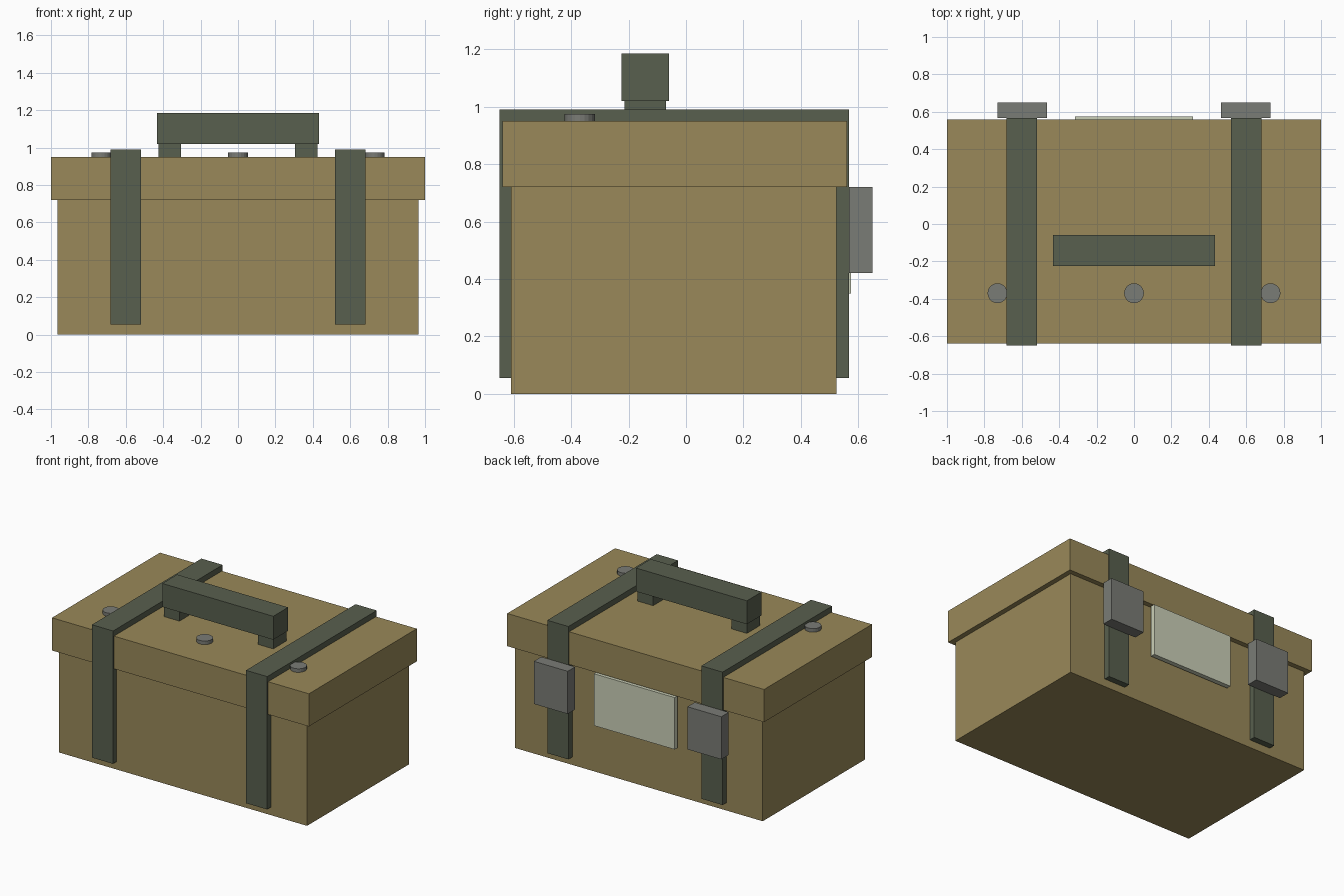
import bpy
import bmesh
from mathutils import Vector

cube = bpy.data.objects.get("Cube")
if cube:
    bpy.data.objects.remove(cube, do_unlink=True)


def material(name, rgb):
    mat = bpy.data.materials.new(name)
    mat.use_nodes = True
    mat.diffuse_color = (*rgb, 1)
    mat.node_tree.nodes["Principled BSDF"].inputs["Base Color"].default_value = (*rgb, 1)
    return mat


tan = material("tan canvas", (0.32, 0.25, 0.1))
green = material("dark green webbing", (0.098, 0.115, 0.077))
grey = material("grey metal", (0.195, 0.2, 0.18))
cream = material("pale label", (0.6, 0.63, 0.48))


def finish(name, bm, mat):
    bmesh.ops.recalc_face_normals(bm, faces=bm.faces)
    mesh = bpy.data.meshes.new(name)
    bm.to_mesh(mesh)
    bm.free()
    mesh.materials.append(mat)
    obj = bpy.data.objects.new(name, mesh)
    bpy.context.collection.objects.link(obj)
    return obj


def box(name, low, high, mat):
    """Box between two opposite corners."""
    low, high = Vector(low), Vector(high)
    bm = bmesh.new()
    bmesh.ops.create_cube(bm, size=1)
    bmesh.ops.scale(bm, vec=high - low, verts=bm.verts)
    bmesh.ops.translate(bm, vec=(low + high) / 2, verts=bm.verts)
    return finish(name, bm, mat)


def strap(name, x, width, mat):
    """Upside-down U profile in the yz plane, extruded along x."""
    outline = [(-0.65, 0.055), (-0.65, 0.99), (0.568, 0.99), (0.568, 0.055),
               (0.525, 0.055), (0.525, 0.95), (-0.61, 0.95), (-0.61, 0.055)]
    bm = bmesh.new()
    face = bm.faces.new([bm.verts.new((x - width / 2, y, z)) for y, z in outline])
    out = bmesh.ops.extrude_face_region(bm, geom=[face])
    moved = [v for v in out["geom"] if isinstance(v, bmesh.types.BMVert)]
    bmesh.ops.translate(bm, vec=(width, 0, 0), verts=moved)
    return finish(name, bm, mat)


def stud(name, x, mat):
    """Low round rivet on the lid."""
    bm = bmesh.new()
    bmesh.ops.create_cone(bm, cap_ends=True, segments=20, radius1=0.053,
                          radius2=0.053, depth=0.025)
    bmesh.ops.translate(bm, vec=(x, -0.37, 0.9625), verts=bm.verts)
    return finish(name, bm, mat)


# Case body and overhanging lid
box("case_body", (-0.965, -0.61, 0), (0.965, 0.525, 0.72), tan)
box("case_lid", (-1, -0.64, 0.72), (1, 0.56, 0.95), tan)

# Straps, latches and handle posts on both sides
for side, s in (("left", 1), ("right", -1)):
    strap(side + "_strap", s * 0.6, 0.165, green)
    x = s * 0.598
    box(side + "_latch", (x - 0.132, 0.568, 0.42), (x + 0.132, 0.65, 0.72), grey)
    x = s * 0.365
    box(side + "_handle_post", (x - 0.06, -0.215, 0.95), (x + 0.06, -0.07, 1.02), green)

# Handle grip
box("handle_grip", (-0.432, -0.225, 1.02), (0.432, -0.06, 1.185), green)

# Lid studs
for name, x in (("left_stud", 0.73), ("middle_stud", 0), ("right_stud", -0.73)):
    stud(name, x, grey)

# Label plate on the back
box("back_label", (-0.315, 0.542, 0.35), (0.315, 0.575, 0.715), cream)
